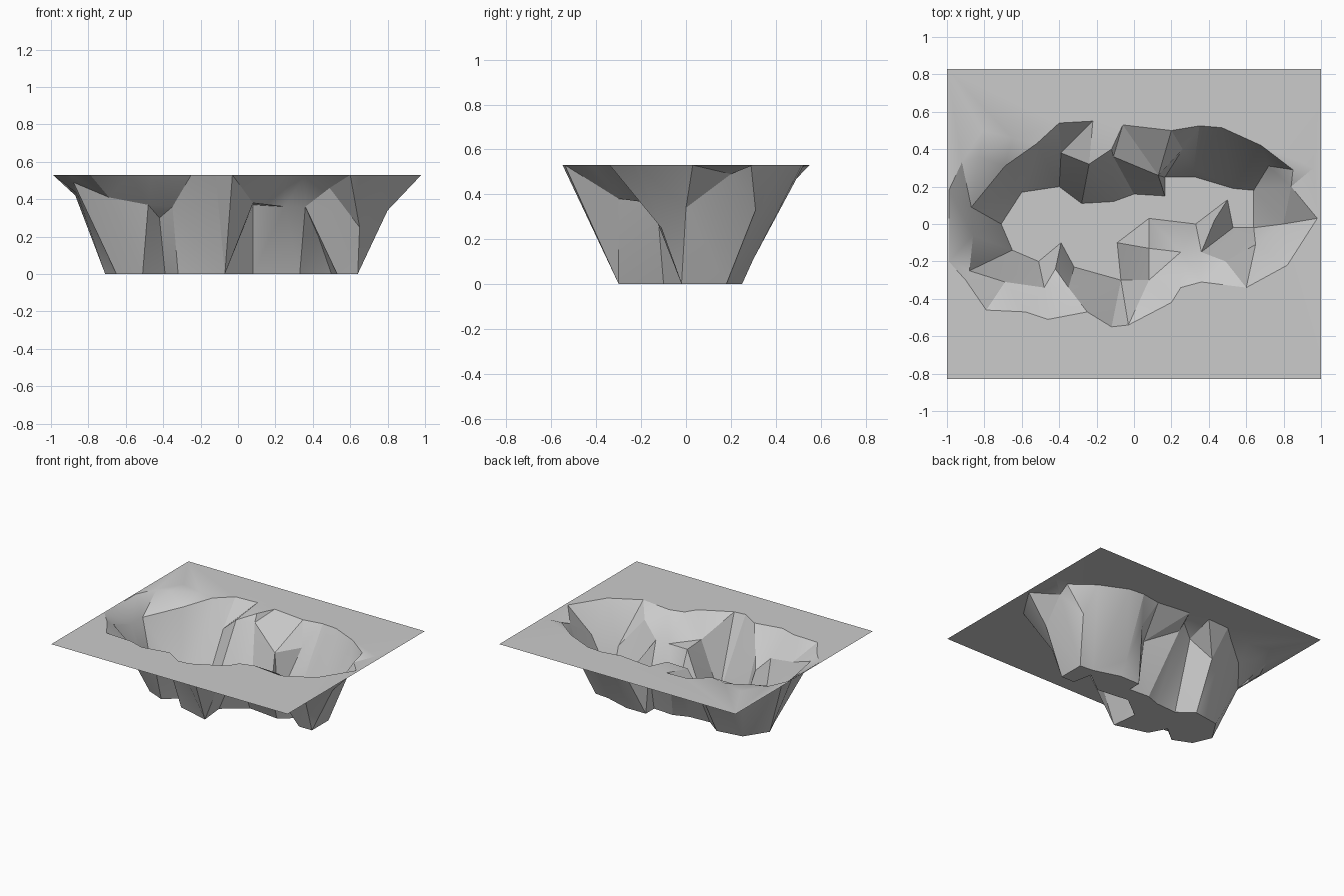
import bpy, math
from mathutils import Vector
from mathutils.geometry import delaunay_2d_cdt

TOP = 0.53
# outline of the pit floor (z = 0)
floor = [(-.71, 0), (-.65, -.14), (-.51, -.20), (-.39, -.10), (-.32, -.23),
         (-.07, -.30), (-.09, -.10), (.08, .03), (.33, 0), (.50, .13),
         (.53, -.02), (.64, -.02), (.64, .18), (.53, .19), (.33, .25),
         (.165, .25), (.165, .15), (0, .16), (-.11, .12), (-.28, .11),
         (-.40, .20), (-.60, .17)]
# ledge points on the cliff walls
ledge = [(-.87, .09, .42), (-.86, -.06, .43), (-.88, -.25, .49), (-.69, -.31, .41),
         (-.48, -.34, .37), (-.42, -.24, .30), (-.35, -.34, .36),
         (.08, -.30, .38), (.08, -.13, .37), (.25, -.15, .36), (.36, -.15, .36),
         (.43, .02, .2), (.49, -.20, .46), (.65, -.11, .25), (.80, 0, .34),
         (.84, .20, .49), (.72, .31, .33), (.32, .30, .11), (.26, .40, .37),
         (.13, .26, .35), (-.11, .36, .48), (-.24, .32, .48), (-.39, .38, .35),
         (-.69, .31, .46)]
# upper rim where the cliffs meet the plateau
rim = [(-.99, .18), (-.92, .33), (-.83, .36), (-.81, .50), (-.65, .46), (-.52, .43),
       (-.40, .54), (-.22, .55), (-.12, .40), (-.06, .53), (.13, .62), (.20, .50),
       (.35, .525), (.47, .515), (.68, .42), (.85, .29), (.96, .30), (.98, .03),
       (.82, -.22), (.60, -.34), (.36, -.31), (.25, -.34), (.20, -.42),
       (-.03, -.54), (-.12, -.55), (-.25, -.47), (-.46, -.51), (-.58, -.47),
       (-.79, -.46), (-.90, -.30), (-.99, -.20)]
corners = [(-1, -.83), (1, -.83), (1, .83), (-1, .83)]

points, edges = [], []


def add_loop(loop, z):
    start, n = len(points), len(loop)
    points.extend((x, y, z) for x, y in loop)
    edges.extend((start + i, start + (i + 1) % n) for i in range(n))


add_loop(floor, 0)
add_loop(rim, TOP)
add_loop(corners, TOP)
points += ledge

# triangulate the height field along the outlines
co, _, tris, orig, _, _ = delaunay_2d_cdt([Vector(p[:2]) for p in points], edges, [], 0, 1e-5)
verts = []
for c, o in zip(co, orig):
    z = points[o[0]][2] if o else min(points, key=lambda p: math.dist(p[:2], c))[2]
    verts.append((c.x, c.y, z))

mesh = bpy.data.meshes.new("pit_terrain")
mesh.from_pydata(verts, [], [tuple(t) for t in tris])
mesh.update()
terrain = bpy.data.objects.new("pit_terrain", mesh)
bpy.context.collection.objects.link(terrain)
bpy.context.view_layer.objects.active = terrain
terrain.select_set(True)
bpy.ops.object.shade_smooth_by_angle(angle=math.radians(25))
